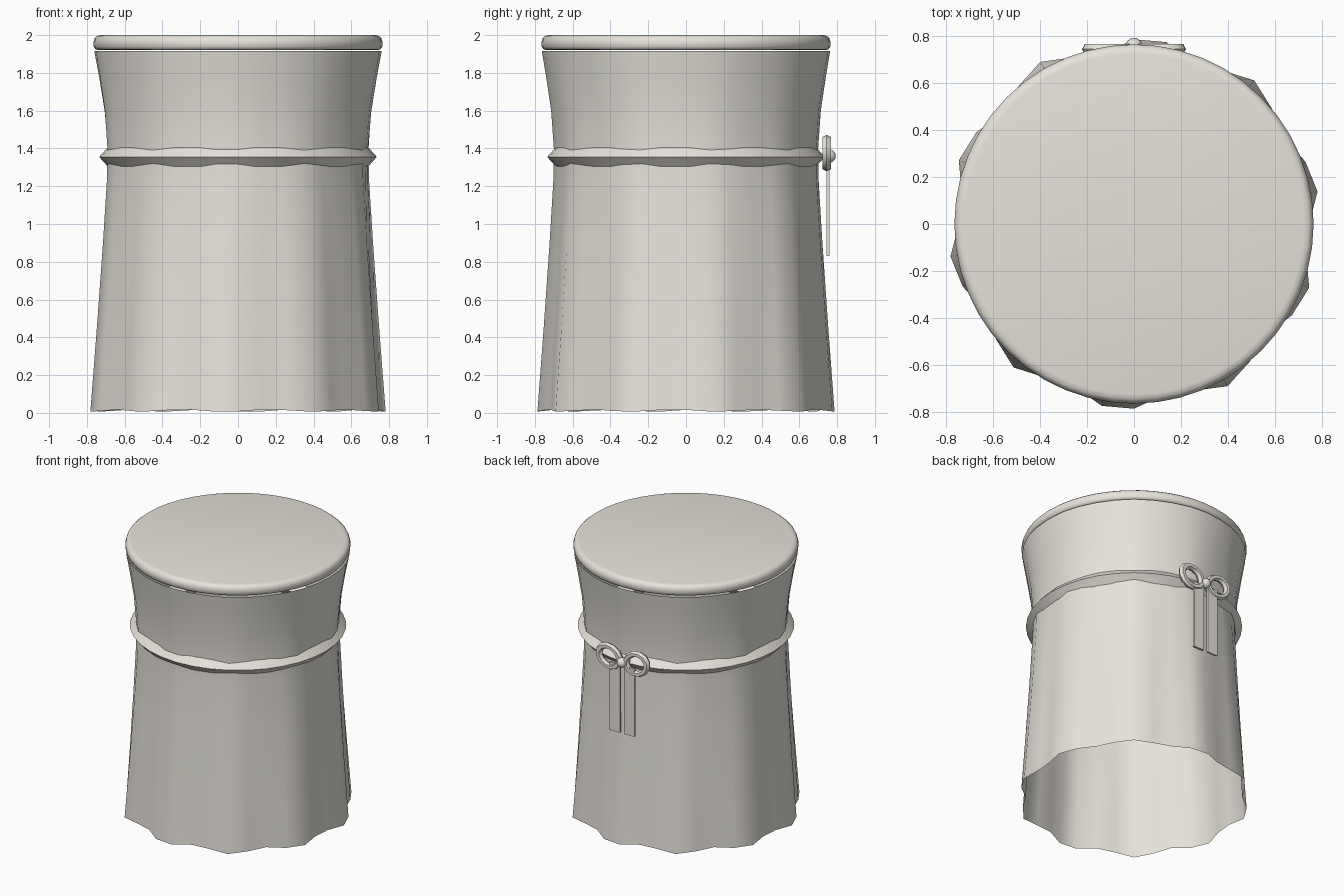
import bpy, bmesh, math
from mathutils import Matrix, Vector

if "Cube" in bpy.data.objects:
    bpy.data.objects.remove(bpy.data.objects["Cube"])

mat = bpy.data.materials.new("warm_grey_fabric")
mat.diffuse_color = (0.8, 0.77, 0.71, 1)
mat.use_nodes = True
mat.node_tree.nodes["Principled BSDF"].inputs["Base Color"].default_value = mat.diffuse_color


def finish(name, bm, angle=35):
    me = bpy.data.meshes.new(name)
    bmesh.ops.recalc_face_normals(bm, faces=bm.faces)
    bm.to_mesh(me)
    bm.free()
    ob = bpy.data.objects.new(name, me)
    bpy.context.collection.objects.link(ob)
    me.materials.append(mat)
    bpy.ops.object.select_all(action='DESELECT')
    ob.select_set(True)
    bpy.context.view_layer.objects.active = ob
    if angle:
        bpy.ops.object.shade_smooth_by_angle(angle=math.radians(angle))
    return ob


def lathe(bm, point, rows, n, close=False):
    """Bridge rings of n points; point(row, angle) gives radius and height."""
    rings = []
    for i in range(rows):
        ring = []
        for k in range(n):
            a = math.tau * k / n
            r, z = point(i, a)
            ring.append(bm.verts.new((r * math.cos(a), r * math.sin(a), z)))
        rings.append(ring)
    for i in range(rows if close else rows - 1):
        A, B = rings[i], rings[(i + 1) % rows]
        for k in range(n):
            j = (k + 1) % n
            bm.faces.new((A[k], A[j], B[j], B[k]))
    return rings


# Draped skirt: height, radius, pleat depth
skirt = [(0.012, 0.766, 0.032), (0.45, 0.738, 0.024), (0.9, 0.712, 0.016),
         (1.25, 0.694, 0.011), (1.4, 0.694, 0.009), (1.6, 0.71, 0.006),
         (1.78, 0.738, 0.004), (1.915, 0.762, 0.002)]


def skirt_point(i, a):
    z, r, d = skirt[i]
    w = math.cos(10 * (a - math.radians(13)))
    return r + d * w, z - (0.006 * w if i == 0 else 0)


bm = bmesh.new()
lathe(bm, skirt_point, len(skirt), 36)
finish("draped_skirt", bm, 60)

# Cushion top with rounded rim
rim = [(0.74, 1.92), (0.755, 1.925), (0.764, 1.94), (0.765, 1.965),
       (0.758, 1.985), (0.745, 1.996), (0.725, 2.0)]
bm = bmesh.new()
rings = lathe(bm, lambda i, a: rim[i], len(rim), 48)
bm.faces.new(rings[0])
bm.faces.new(rings[-1])
finish("seat_cushion", bm, 50)

# Sash with a diamond cross-section
sash = [(0.69, 1.305), (0.735, 1.355), (0.69, 1.405), (0.645, 1.355)]
bm = bmesh.new()
lathe(bm, lambda i, a: sash[i], 4, 36, True)
finish("sash_band", bm)

# Bow on the back: two loops and two tails
for side, label in ((-1, "left"), (1, "right")):
    bm = bmesh.new()
    loop = [(0.085 + 0.025 * math.cos(t * math.tau / 6),
             0.025 * math.sin(t * math.tau / 6)) for t in range(6)]
    lathe(bm, lambda i, a: loop[i], 6, 12, True)
    M = (Matrix.Translation((side * 0.113, 0.745, 1.375))
         @ Matrix.Rotation(-side * 0.35, 4, 'Y')
         @ Matrix.Diagonal((1.03, 1, 0.86, 1))
         @ Matrix.Rotation(math.pi / 2, 4, 'X'))
    bm.transform(M)
    finish("bow_loop_" + label, bm)

    bm = bmesh.new()
    bmesh.ops.create_cube(bm, size=1)
    bm.transform(Matrix.Translation((side * 0.06, 0.752, 1.085))
                 @ Matrix.Diagonal((0.085, 0.014, 0.51, 1)))
    finish("bow_tail_" + label, bm, 0)

# Knot
bm = bmesh.new()
bmesh.ops.create_uvsphere(bm, u_segments=16, v_segments=10, radius=0.036)
bm.transform(Matrix.Translation((0, 0.757, 1.36)))
finish("bow_knot", bm, 40)
